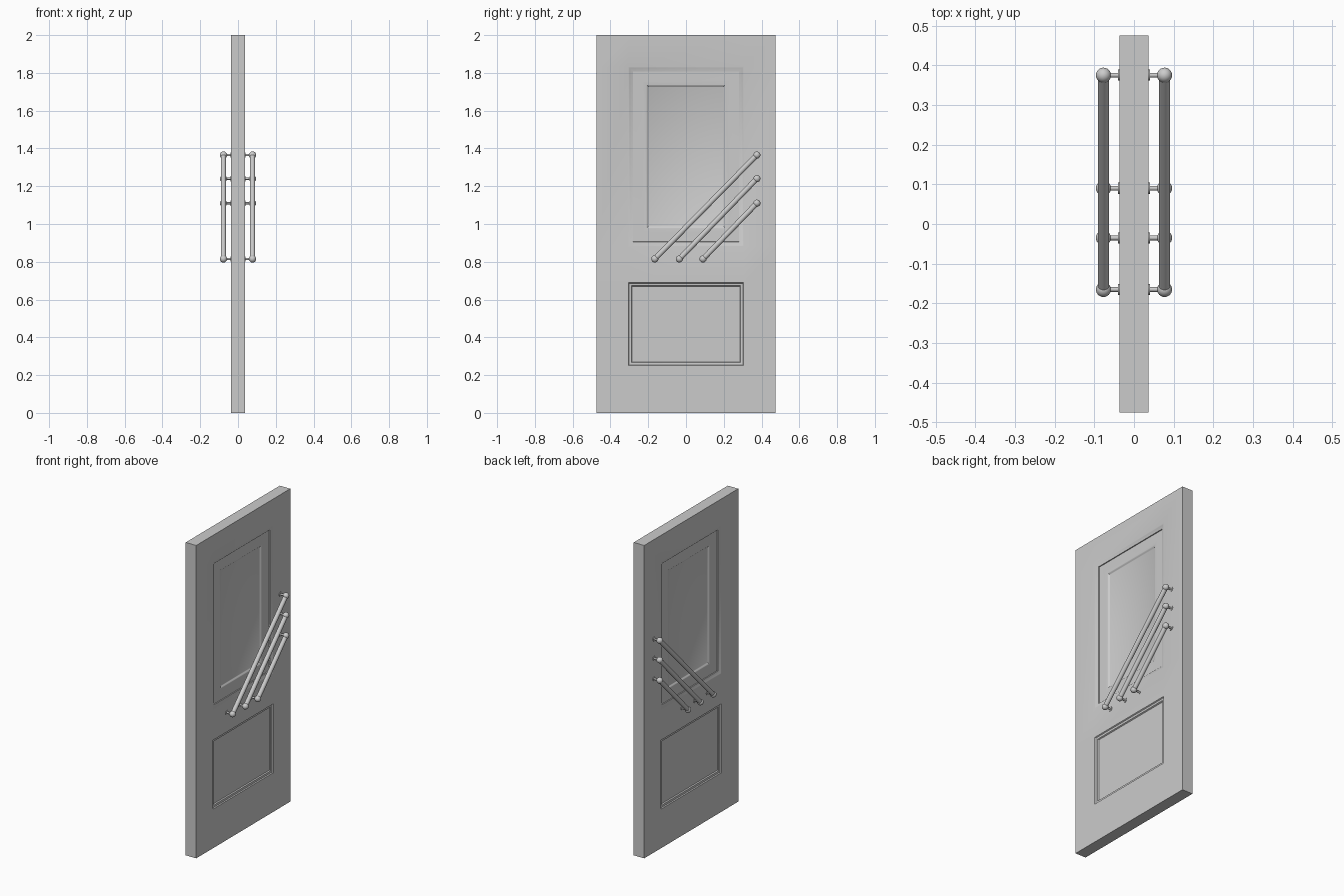
import bpy, bmesh, math
from mathutils import Vector

if "Cube" in bpy.data.objects:
    bpy.data.objects.remove(bpy.data.objects["Cube"])

HALF_T = 0.037      # half door thickness
BAR_X = 0.077       # handle distance from door centre


def finish(bm, name, angle=30):
    """Turn a bmesh of the right-hand half into an object mirrored across x."""
    bmesh.ops.remove_doubles(bm, verts=bm.verts, dist=1e-5)
    bmesh.ops.recalc_face_normals(bm, faces=bm.faces)
    me = bpy.data.meshes.new(name)
    bm.to_mesh(me)
    bm.free()
    ob = bpy.data.objects.new(name, me)
    bpy.context.collection.objects.link(ob)
    ob.modifiers.new("both_sides", 'MIRROR').use_axis[0] = True
    bpy.ops.object.select_all(action='DESELECT')
    ob.select_set(True)
    bpy.context.view_layer.objects.active = ob
    bpy.ops.object.shade_smooth_by_angle(angle=math.radians(angle))
    return ob


def rect(bm, half_w, z0, z1, x):
    pts = ((-half_w, z0), (half_w, z0), (half_w, z1), (-half_w, z1))
    return [bm.verts.new((x, y, z)) for y, z in pts]


def panel(bm, half_w, z0, z1, profile):
    """Recessed panel: nested rectangles from (inset, depth) pairs."""
    prev = None
    for inset, depth in profile:
        ring = rect(bm, half_w - inset, z0 + inset, z1 - inset, HALF_T - depth)
        if prev:
            for i in range(4):
                j = (i + 1) % 4
                bm.faces.new((prev[i], prev[j], ring[j], ring[i]))
        prev = ring
    bm.faces.new(prev)


def rod(bm, a, b, r, segs=24):
    a, b = Vector(a), Vector(b)
    d = b - a
    mat = d.to_track_quat('Z', 'Y').to_matrix().to_4x4()
    mat.translation = (a + b) / 2
    bmesh.ops.create_cone(bm, cap_ends=True, segments=segs, radius1=r,
                          radius2=r, depth=d.length, matrix=mat)


# Door slab: frame cells around two recessed panels
bm = bmesh.new()
ys = (-0.475, -0.305, 0.305, 0.475)
zs = (0, 0.25, 0.69, 0.882, 1.832, 2)
for i in range(3):
    for j in range(5):
        if i == 1 and j in (1, 3):
            continue
        bm.faces.new([bm.verts.new((HALF_T, y, z)) for y, z in (
            (ys[i], zs[j]), (ys[i + 1], zs[j]),
            (ys[i + 1], zs[j + 1]), (ys[i], zs[j + 1]))])
bmesh.ops.remove_doubles(bm, verts=bm.verts, dist=1e-5)
outer = [e for e in bm.edges if e.is_boundary and any(
    all(abs(v.co[k] - lim) < 1e-5 for v in e.verts)
    for k, lim in ((1, -0.475), (1, 0.475), (2, 0), (2, 2)))]
new = bmesh.ops.extrude_edge_only(bm, edges=outer)["geom"]
for v in new:
    if isinstance(v, bmesh.types.BMVert):
        v.co.x = 0
panel(bm, 0.305, 0.25, 0.69,
      ((0, 0), (0.004, 0.006), (0.016, 0.008), (0.02, 0.015)))
panel(bm, 0.305, 0.882, 1.832,
      ((0, 0), (0.006, 0.003), (0.018, 0.007), (0.024, 0.009), (0.025, 0.014),
       (0.075, 0.016), (0.095, 0.016), (0.099, 0.018), (0.104, 0.023),
       (0.108, 0.025)))
finish(bm, "door_slab")

# Three slanted pull bars: (lower y, upper z)
TOP_Y, LOW_Z = 0.375, 0.815
for n, (low_y, top_z) in enumerate(((-0.165, 1.365), (-0.035, 1.24), (0.09, 1.11)), 1):
    ends = ((low_y, LOW_Z), (TOP_Y, top_z))
    bm = bmesh.new()
    rod(bm, *[(BAR_X, y, z) for y, z in ends], 0.014)
    finish(bm, f"pull_bar_{n}")
    for end, (y, z) in zip(("lower", "upper"), ends):
        # Ball end
        bm = bmesh.new()
        bmesh.ops.create_uvsphere(bm, u_segments=24, v_segments=14, radius=0.019)
        bmesh.ops.translate(bm, verts=bm.verts, vec=(BAR_X, y, z))
        finish(bm, f"ball_{end}_{n}")
        # Standoff post and its wall plate
        bm = bmesh.new()
        rod(bm, (HALF_T - 0.004, y, z), (BAR_X, y, z), 0.006, 16)
        rod(bm, (HALF_T - 0.004, y, z), (HALF_T + 0.003, y, z), 0.014)
        finish(bm, f"standoff_{end}_{n}")
